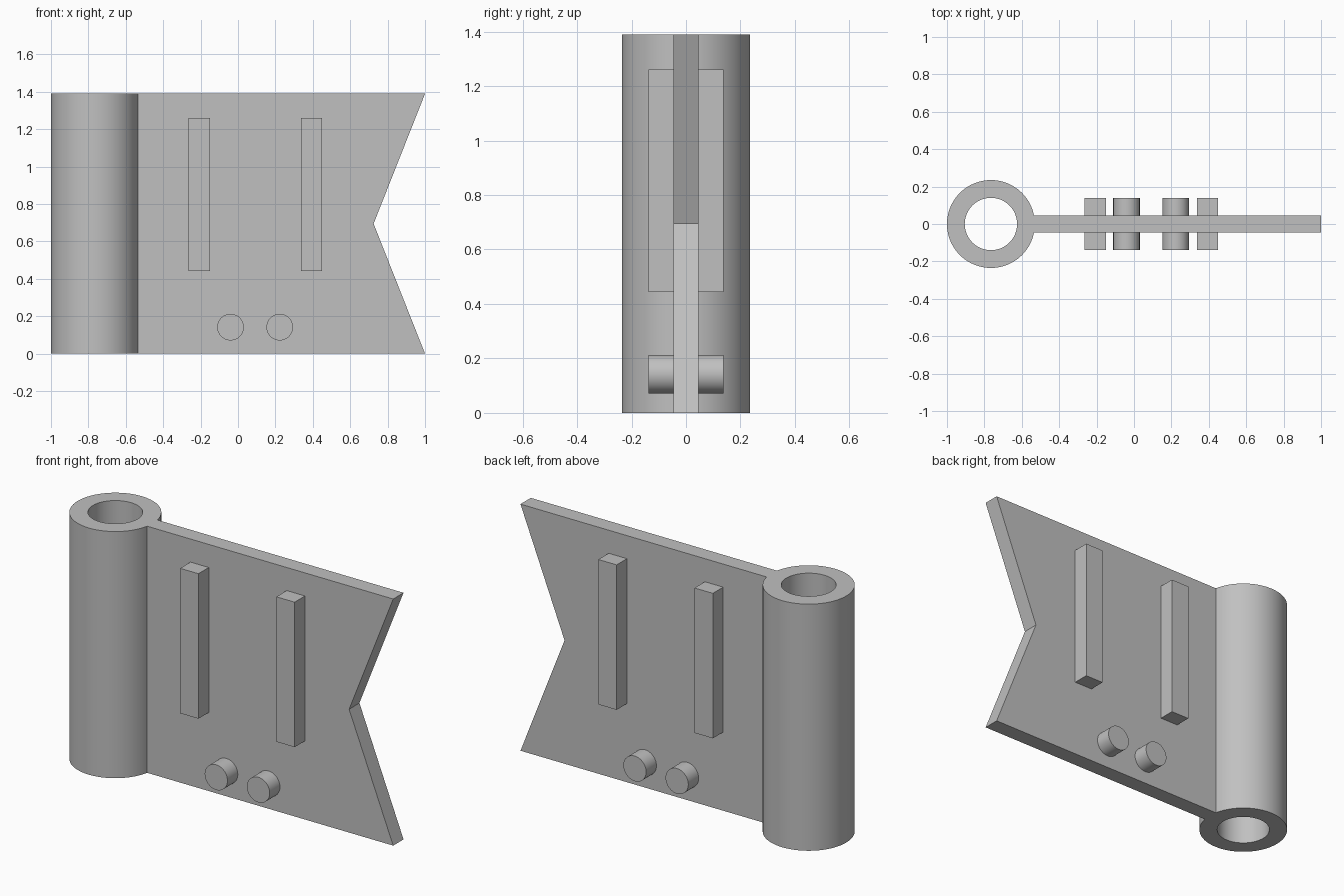
import bpy
import math

cube = bpy.data.objects.get("Cube")
if cube:
    bpy.data.objects.remove(cube, do_unlink=True)

HEIGHT = 1.39
HALF_PLATE = 0.046
HALF_DETAIL = 0.138

grey = bpy.data.materials.new("plain grey")
grey.use_nodes = True
colour = (0.53, 0.53, 0.53, 1)
grey.diffuse_color = colour
grey.node_tree.nodes["Principled BSDF"].inputs["Base Color"].default_value = colour


def make_object(name, verts, faces):
    mesh = bpy.data.meshes.new(name)
    mesh.from_pydata(verts, [], faces)
    mesh.update()
    obj = bpy.data.objects.new(name, mesh)
    bpy.context.collection.objects.link(obj)
    mesh.materials.append(grey)
    return obj


def smooth(obj):
    bpy.ops.object.select_all(action='DESELECT')
    obj.select_set(True)
    bpy.context.view_layer.objects.active = obj
    bpy.ops.object.shade_smooth_by_angle(angle=math.radians(35))


def extrude_y(name, profile, y0, y1):
    """Prism from an x-z outline, counter-clockwise seen from the front."""
    n = len(profile)
    verts = [(x, y, z) for y in (y0, y1) for x, z in profile]
    faces = [tuple(range(n)), tuple(reversed(range(n, 2 * n)))]
    for i in range(n):
        j = (i + 1) % n
        faces.append((j, i, n + i, n + j))
    return make_object(name, verts, faces)


def circle(cx, cy, r, n):
    return [(cx + r * math.cos(math.tau * i / n), cy + r * math.sin(math.tau * i / n))
            for i in range(n)]


# Hollow sleeve: four rings joined around the wall section
N = 64
outer, inner = circle(-0.765, 0, 0.235, N), circle(-0.765, 0, 0.14, N)
rings = [(outer, 0), (outer, HEIGHT), (inner, HEIGHT), (inner, 0)]
verts = [(x, y, z) for ring, z in rings for x, y in ring]
faces = []
for k in range(4):
    a, b = k * N, (k + 1) % 4 * N
    for i in range(N):
        j = (i + 1) % N
        faces.append((a + i, a + j, b + j, b + i))
smooth(make_object("sleeve", verts, faces))

# Swallow-tailed plate
extrude_y("plate", [(-0.538, 0), (1, 0), (0.725, HEIGHT / 2), (1, HEIGHT), (-0.538, HEIGHT)],
          -HALF_PLATE, HALF_PLATE)

# Upright bars and round pegs on both faces
for side, y0, y1 in (("front", -HALF_DETAIL, -HALF_PLATE), ("back", HALF_PLATE, HALF_DETAIL)):
    for label, x in (("right", -0.264), ("left", 0.336)):
        extrude_y(f"{side}_{label}_bar",
                  [(x, 0.443), (x + 0.114, 0.443), (x + 0.114, 1.26), (x, 1.26)], y0, y1)
    for label, x in (("right", -0.04), ("left", 0.223)):
        smooth(extrude_y(f"{side}_{label}_peg", circle(x, 0.142, 0.071, 48), y0, y1))
